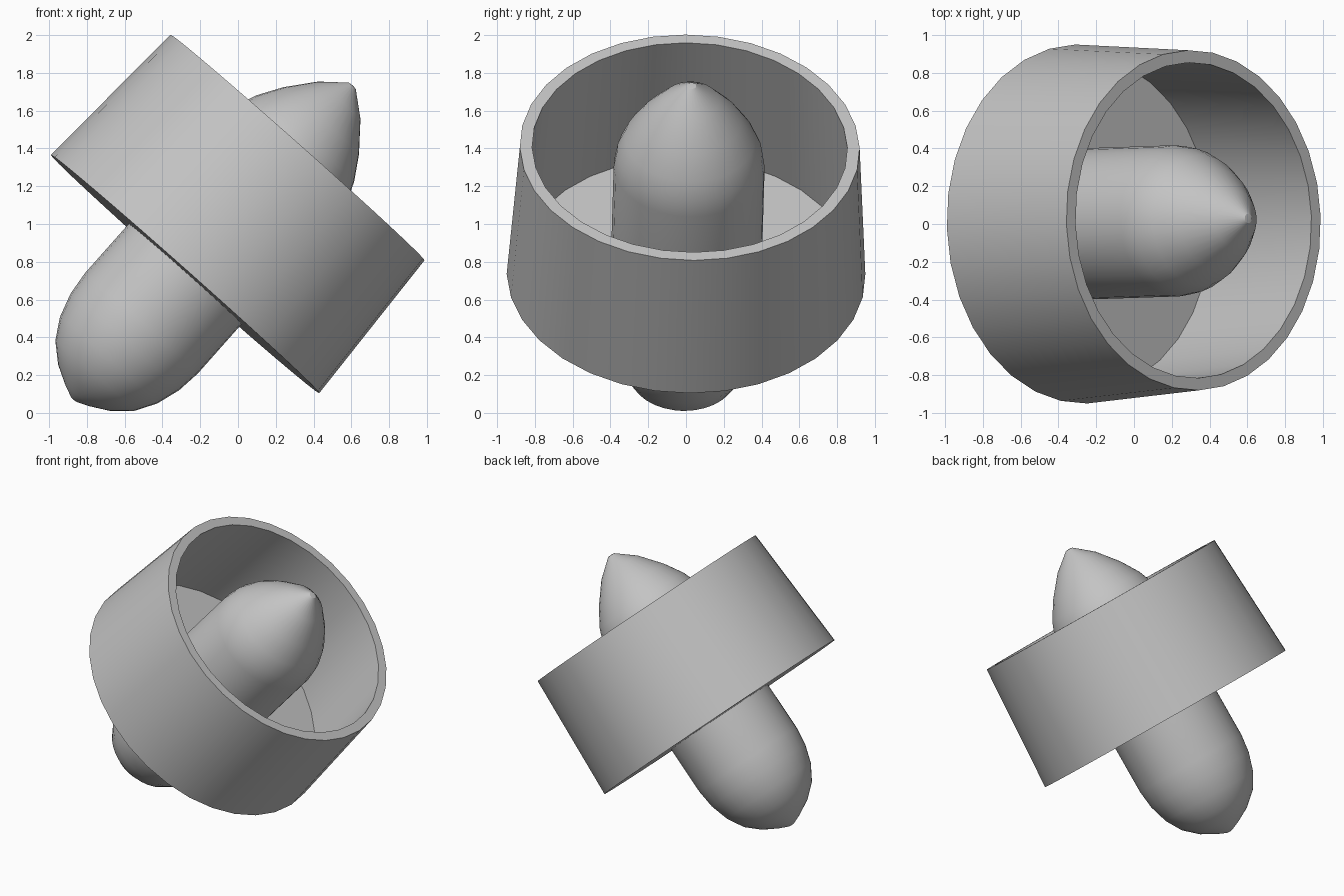
import bpy
import bmesh
import math
from mathutils import Vector

cube = bpy.data.objects.get("Cube")
if cube:
    bpy.data.objects.remove(cube, do_unlink=True)

SEGMENTS = 32
BASE = Vector((-0.28, 0.0, 0.735))            # centre of the shroud's lower rim
AXIS = Vector((0.664, 0.022, 0.748)).normalized()
TILT = AXIS.to_track_quat('Z', 'Y')

grey = bpy.data.materials.new("plain grey")
grey.use_nodes = True
colour = (0.55, 0.55, 0.55, 1)
grey.diffuse_color = colour
grey.node_tree.nodes["Principled BSDF"].inputs["Base Color"].default_value = colour


def lathe(name, profile, closed=False):
    """Revolve (radius, height) points about the tilted axis."""
    bm = bmesh.new()
    verts = [bm.verts.new((r, 0, h)) for r, h in profile]
    pairs = list(zip(verts, verts[1:]))
    if closed:
        pairs.append((verts[-1], verts[0]))
    edges = [bm.edges.new(p) for p in pairs]
    bmesh.ops.spin(bm, geom=verts + edges, cent=(0, 0, 0), axis=(0, 0, 1),
                   angle=math.tau, steps=SEGMENTS, use_duplicate=False)
    bmesh.ops.remove_doubles(bm, verts=bm.verts[:], dist=0.0005)
    bmesh.ops.recalc_face_normals(bm, faces=bm.faces[:])
    mesh = bpy.data.meshes.new(name)
    bm.to_mesh(mesh)
    bm.free()
    mesh.materials.append(grey)
    obj = bpy.data.objects.new(name, mesh)
    bpy.context.collection.objects.link(obj)
    obj.location = BASE
    obj.rotation_mode = 'QUATERNION'
    obj.rotation_quaternion = TILT
    bpy.ops.object.select_all(action='DESELECT')
    obj.select_set(True)
    bpy.context.view_layer.objects.active = obj
    bpy.ops.object.shade_smooth_by_angle(angle=math.radians(32))
    return obj


# Tapered shroud with an open top
lathe("shroud", [(0.95, 0), (0.9, 0.896), (0.835, 0.896), (0.885, 0)], closed=True)

# Floor plate closing the lower end
lathe("floor_plate", [(0, 0), (0.89, 0), (0.89, 0.04), (0, 0.04)])

# Bullet body: rounded tail, straight barrel, pointed nose with a small flat tip
lathe("bullet_body", [
    (0, -0.89), (0.02, -0.888), (0.085, -0.86), (0.185, -0.805), (0.28, -0.72),
    (0.345, -0.61), (0.385, -0.48), (0.4, -0.35), (0.4, 0.76), (0.385, 0.86),
    (0.345, 0.96), (0.268, 1.085), (0.15, 1.23), (0.025, 1.333), (0, 1.336)])
